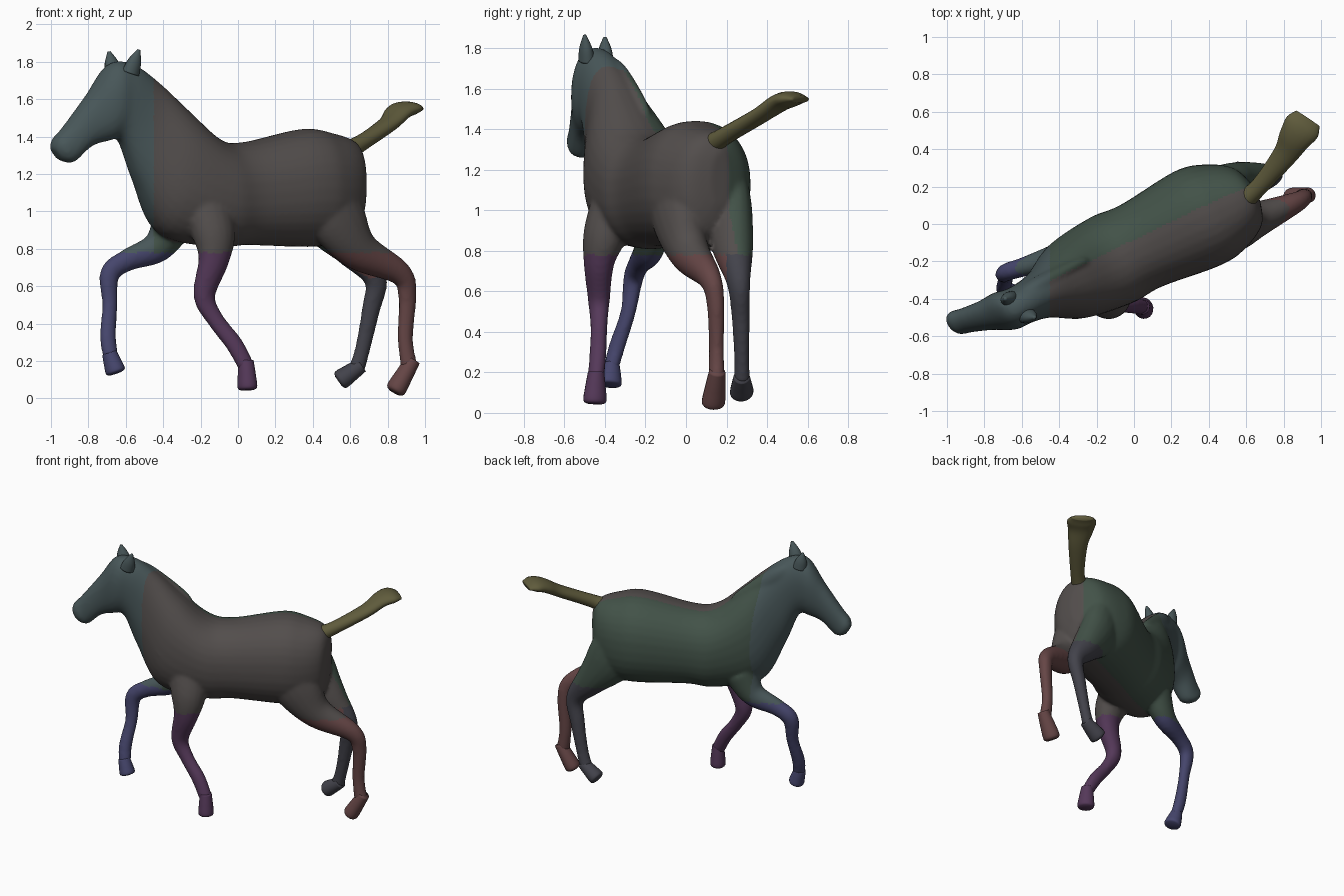
import bpy, bmesh
from math import sin, cos, pi, radians, copysign
from mathutils import Vector

if "Cube" in bpy.data.objects:
    bpy.data.objects.remove(bpy.data.objects["Cube"])

ANG = radians(27)                                   # heading of the body in plan
SIDE = Vector((-sin(ANG), cos(ANG), 0))             # towards the animal's far flank


def smooth_path(keys, steps=6):
    """Catmull-Rom interpolation of equal-length tuples."""
    k = [keys[0], *keys, keys[-1]]
    out = []
    for i in range(1, len(k) - 2):
        for s in range(steps):
            t = s / steps
            out.append([(2 * b + (c - a) * t + (2 * a - 5 * b + 4 * c - d) * t * t
                         + (3 * b - a - 3 * c + d) * t ** 3) / 2
                        for a, b, c, d in zip(*k[i - 1:i + 3])])
    return out + [list(keys[-1])]


def loft(name, rings):
    """Skin closed rings and cap both ends."""
    bm = bmesh.new()
    rows = [[bm.verts.new(p) for p in r] for r in rings]
    n = len(rows[0])
    for r0, r1 in zip(rows, rows[1:]):
        for j in range(n):
            bm.faces.new((r0[j], r0[(j + 1) % n], r1[(j + 1) % n], r1[j]))
    bm.faces.new(rows[0])
    bm.faces.new(rows[-1])
    bmesh.ops.recalc_face_normals(bm, faces=bm.faces)
    me = bpy.data.meshes.new(name)
    bm.to_mesh(me)
    bm.free()
    ob = bpy.data.objects.new(name, me)
    bpy.context.collection.objects.link(ob)
    for f in me.polygons:
        f.use_smooth = True
    return ob


def limb(name, points, depths, widths, side=SIDE, n=18):
    """Tube through points with elliptical radii at each."""
    p = smooth_path([(*q, d, w) for q, d, w in zip(points, depths, widths)])
    rings = []
    for i, q in enumerate(p):
        c = Vector(q[:3])
        t = (Vector(p[min(i + 1, len(p) - 1)][:3]) - Vector(p[max(i - 1, 0)][:3])).normalized()
        s = (side - t * side.dot(t)).normalized()
        u = t.cross(s)
        rings.append([c + u * q[3] * cos(2 * pi * j / n) + s * q[4] * sin(2 * pi * j / n)
                      for j in range(n)])
    return loft(name, rings)


def material(name, r, g, b):
    m = bpy.data.materials.new(name)
    m.diffuse_color = (r, g, b, 1)
    m.use_nodes = True
    m.node_tree.nodes["Principled BSDF"].inputs["Base Color"].default_value = m.diffuse_color
    return m


BLUE, PURPLE = material("blue", .06, .06, .15), material("purple", .09, .04, .10)
RED, SLATE = material("red", .13, .06, .06), material("slate", .055, .055, .07)
TEAL, GREEN = material("teal", .065, .095, .10), material("green", .055, .085, .065)
BROWN, OLIVE = material("brown", .085, .075, .072), material("olive", .115, .105, .045)


def leg(name, points, toe, radii, mat):
    """Leg flesh, plus a rounded hoof from the last point to the toe."""
    a, b = Vector(points[-1]), Vector(toe)
    hoof = limb(name + "_hoof", [a.lerp(b, f) for f in (-.3, .4, 1, 1.15)],
                (.040, .048, .052, .03), (.040, .052, .058, .035))
    hoof.data.materials.append(mat)
    return limb(name, points, radii, [min(.11, r * .87) for r in radii])


# Plan centre line of the spine, as x -> y
LINE = ((-1.1, -.565), (-.65, -.455), (-.35, -.305), (.36, .04), (.7, .19))


def spine_y(x):
    for (x0, y0), (x1, y1) in zip(LINE, LINE[1:]):
        if x <= x1:
            break
    return y0 + (y1 - y0) * (x - x0) / (x1 - x0)


# Trunk, neck and head: top x, z, bottom x, z, half width
SECTIONS = (
    (.655, 1.29, .65, 1.02, .05), (.61, 1.375, .605, .88, .17), (.49, 1.42, .48, .82, .25),
    (.34, 1.44, .34, .81, .28), (.03, 1.37, .05, .82, .245), (-.12, 1.39, -.12, .81, .255),
    (-.28, 1.54, -.41, .88, .22), (-.43, 1.69, -.55, 1.16, .135), (-.57, 1.79, -.63, 1.37, .11),
    (-.69, 1.785, -.70, 1.375, .112), (-.80, 1.63, -.79, 1.345, .085), (-.93, 1.455, -.87, 1.27, .07),
    (-.985, 1.39, -.91, 1.26, .068), (-.998, 1.34, -.955, 1.275, .04))
rings = []
for tx, tz, bx, bz, w in smooth_path(SECTIONS):
    ring = []
    for j in range(32):
        c, s = (copysign(abs(v) ** .9, v) for v in (cos(2 * pi * j / 32), sin(2 * pi * j / 32)))
        x = (tx + bx + c * (tx - bx)) / 2
        ring.append(Vector((x, spine_y(x), (tz + bz + c * (tz - bz)) / 2)) + SIDE * w * s)
    rings.append(ring)
body = loft("foal_body", rings)

# Legs, from the shoulder or hip down to the fetlock
HIND = (.18, .165, .11, .065, .050, .042, .046)
parts = [body]
parts.append(leg("front_leg_near", (
    (-.18, -.34, 1.08), (-.13, -.40, .88), (-.13, -.43, .74), (-.18, -.43, .55),
    (-.12, -.43, .42), (-.02, -.435, .29), (.045, -.445, .17)), (.05, -.45, .06),
    (.14, .12, .085, .060, .047, .048, .045), PURPLE))
parts.append(leg("front_leg_far", (
    (-.34, -.17, .95), (-.43, -.185, .81), (-.59, -.23, .74), (-.685, -.26, .665),
    (-.685, -.285, .50), (-.695, -.34, .33), (-.68, -.37, .22)), (-.655, -.375, .145),
    (.12, .085, .060, .055, .042, .045, .042), BLUE))
parts.append(leg("hind_leg_near", (
    (.46, -.07, 1.10), (.535, -.04, .95), (.65, .02, .79), (.865, .115, .67),
    (.905, .145, .55), (.895, .15, .32), (.915, .15, .17)), (.845, .135, .05), HIND, RED))
parts.append(leg("hind_leg_far", (
    (.42, .185, 1.10), (.50, .21, .95), (.62, .235, .80), (.735, .26, .64),
    (.71, .27, .47), (.665, .275, .26), (.635, .275, .16)), (.55, .275, .10), HIND, SLATE))

# Short mane lying on the far side of the neck
parts.append(limb("mane", ((-.60, -.385, 1.74), (-.52, -.335, 1.66), (-.32, -.225, 1.48), (-.24, -.20, 1.42)),
                  (.03, .07, .07, .03), (.03, .05, .04, .02)))

# Fuse legs, mane and trunk into one continuous skin
bpy.ops.object.select_all(action='DESELECT')
for ob in parts:
    ob.select_set(True)
bpy.context.view_layer.objects.active = body
bpy.ops.object.join()
fuse = body.modifiers.new("fuse", 'REMESH')
fuse.mode = 'VOXEL'
fuse.voxel_size = .013
fuse.use_smooth_shade = True
soften = body.modifiers.new("soften", 'SMOOTH')
soften.factor = .5
soften.iterations = 6
skin = bpy.data.meshes.new_from_object(body.evaluated_get(bpy.context.evaluated_depsgraph_get()))
body.modifiers.clear()
body.data = skin

# Coat colours by region: four legs, head and neck, far flank, near flank
COAT = (BLUE, PURPLE, RED, SLATE, TEAL, GREEN, BROWN)
skin.materials.clear()
for m in COAT:
    skin.materials.append(m)
for f in skin.polygons:
    x, y, z = f.center
    if z < .78 and x < .2:
        mat = BLUE if x < -.3 else PURPLE
    elif z < .78:
        mat = RED if y < .2 else SLATE
    elif x < -.45:
        mat = TEAL
    else:
        mat = GREEN if y > spine_y(x) + .05 else BROWN
    f.material_index = COAT.index(mat)
    f.use_smooth = True

# Ears
for name, base, tip in (("ear_far", (-.665, -.40, 1.74), (-.69, -.40, 1.855)),
                        ("ear_near", (-.575, -.49, 1.74), (-.53, -.50, 1.865))):
    a, b = Vector(base), Vector(tip)
    limb(name, [a, a.lerp(b, .5), b], (.05, .038, .008), (.04, .03, .008),
         n=12).data.materials.append(TEAL)

# Tail swept up and to the far side, broad at the tip
tail = limb("tail", ((.55, .11, 1.31), (.65, .18, 1.36), (.80, .36, 1.465), (.86, .46, 1.53),
                     (.90, .52, 1.55), (.93, .565, 1.548)),
            (.06, .045, .040, .042, .038, .018), (.07, .048, .065, .088, .10, .075), Vector((.8, -.6, 0)))
tail.data.materials.append(OLIVE)
